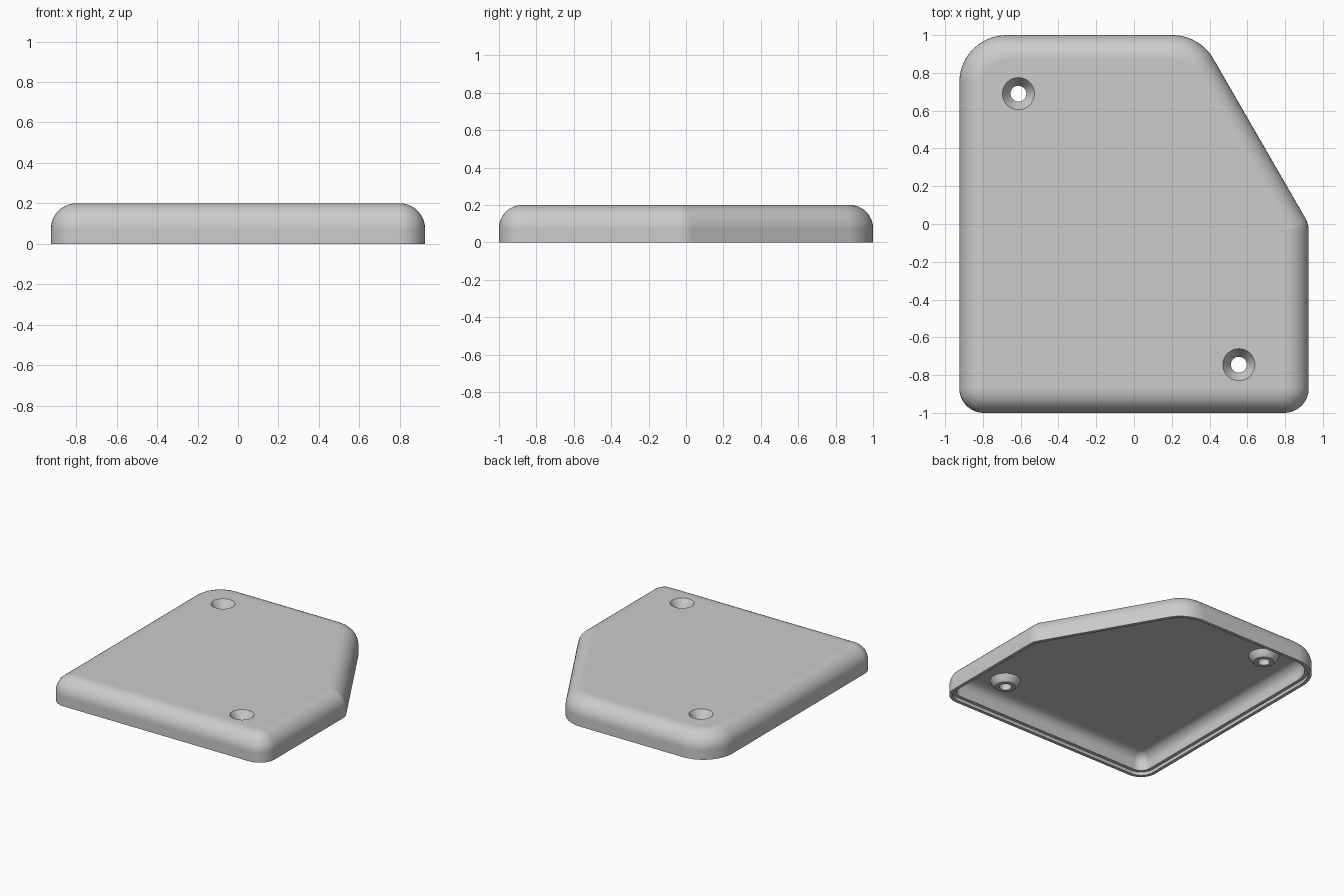
import bpy
import bmesh
import math
from mathutils import Vector

if "Cube" in bpy.data.objects:
    bpy.data.objects.remove(bpy.data.objects["Cube"])

grey = bpy.data.materials.new("plain_grey")
grey.use_nodes = True
grey.diffuse_color = (0.6, 0.6, 0.6, 1)
grey.node_tree.nodes["Principled BSDF"].inputs["Base Color"].default_value = (0.6, 0.6, 0.6, 1)

# Plan corners, counter-clockwise: x, y, radius
CORNERS = [(-0.925, -1, 0.13), (0.925, -1, 0.13), (0.925, 0, 0.13),
           (0.348, 1, 0.25), (-0.925, 1, 0.25)]
HOLES = [(-0.612, 0.69), (0.555, -0.745)]
HEIGHT, FILLET, WALL, LIP = 0.2, 0.125, 0.05, 0.025
ARC, STEPS, SIDES = 10, 10, 40


def outline(offset):
    """Rounded plan outline moved inwards by offset."""
    points = []
    count = len(CORNERS)
    for i, (x, y, radius) in enumerate(CORNERS):
        here = Vector((x, y))
        before = Vector(CORNERS[i - 1][:2])
        after = Vector(CORNERS[(i + 1) % count][:2])
        d1, d2 = (here - before).normalized(), (after - here).normalized()
        n1, n2 = Vector((d1.y, -d1.x)), Vector((d2.y, -d2.x))
        centre = here - (n1 + n2) / (1 + n1.dot(n2)) * radius
        start, turn = math.atan2(n1.y, n1.x), n1.angle(n2)
        for k in range(ARC + 1):
            a = start + turn * k / ARC
            points.append(centre + (radius - offset) * Vector((math.cos(a), math.sin(a))))
    return points


def circle(centre, radius):
    return [Vector(centre) + radius * Vector((math.cos(a), math.sin(a)))
            for a in (math.tau * k / SIDES for k in range(SIDES))]


def fillet(inset):
    """Quarter-round profile, concentric with the outer edge."""
    r = FILLET - inset
    return [(FILLET - r * math.cos(a), HEIGHT - FILLET + r * math.sin(a))
            for a in (math.pi / 2 * k / STEPS for k in range(STEPS + 1))]


bm = bmesh.new()


def ring(points, z):
    return [bm.verts.new((p.x, p.y, z)) for p in points]


def skin(rings):
    for a, b in zip(rings, rings[1:]):
        for i in range(len(a)):
            j = (i + 1) % len(a)
            bm.faces.new((a[i], a[j], b[j], b[i]))


def cap(loops, up):
    """Flat sheet between an outer loop and the hole loops."""
    edges = [bm.edges.get((l[i - 1], l[i])) for l in loops for i in range(len(l))]
    bmesh.ops.triangle_fill(bm, edges=edges, use_beauty=True, normal=(0, 0, up))
    for e in edges:
        e.smooth = False


# Shell walls: ceiling edge, inner wall, stepped lip, outer wall, top edge
inner = fillet(WALL)[::-1] + [(WALL, LIP), (LIP, LIP), (LIP, 0)]
outer = [(0, 0)] + fillet(0)
walls = [ring(outline(o), z) for o, z in inner + outer]
skin(walls)

# Countersunk screw holes with tapered bosses underneath
screw = [(0.085, HEIGHT), (0.042, 0.135), (0.042, 0.1), (0.072, 0.1),
         (0.088, 0.115), (0.108, HEIGHT - WALL)]
bosses = []
for centre in HOLES:
    rings = [ring(circle(centre, r), z) for r, z in screw]
    skin(rings)
    bosses.append(rings)

# Top sheet and ceiling
cap([walls[-1]] + [b[0] for b in bosses], 1)
cap([walls[0]] + [b[-1] for b in bosses], -1)
bmesh.ops.recalc_face_normals(bm, faces=bm.faces)

mesh = bpy.data.meshes.new("cover_plate")
bm.to_mesh(mesh)
bm.free()
mesh.materials.append(grey)
cover = bpy.data.objects.new("cover_plate", mesh)
bpy.context.collection.objects.link(cover)

# Smooth rounded edges, crisp lip and holes
bpy.ops.object.select_all(action='DESELECT')
cover.select_set(True)
bpy.context.view_layer.objects.active = cover
bpy.ops.object.shade_smooth_by_angle(angle=math.radians(30))
weighted = cover.modifiers.new("weighted_normals", 'WEIGHTED_NORMAL')
weighted.keep_sharp = True
